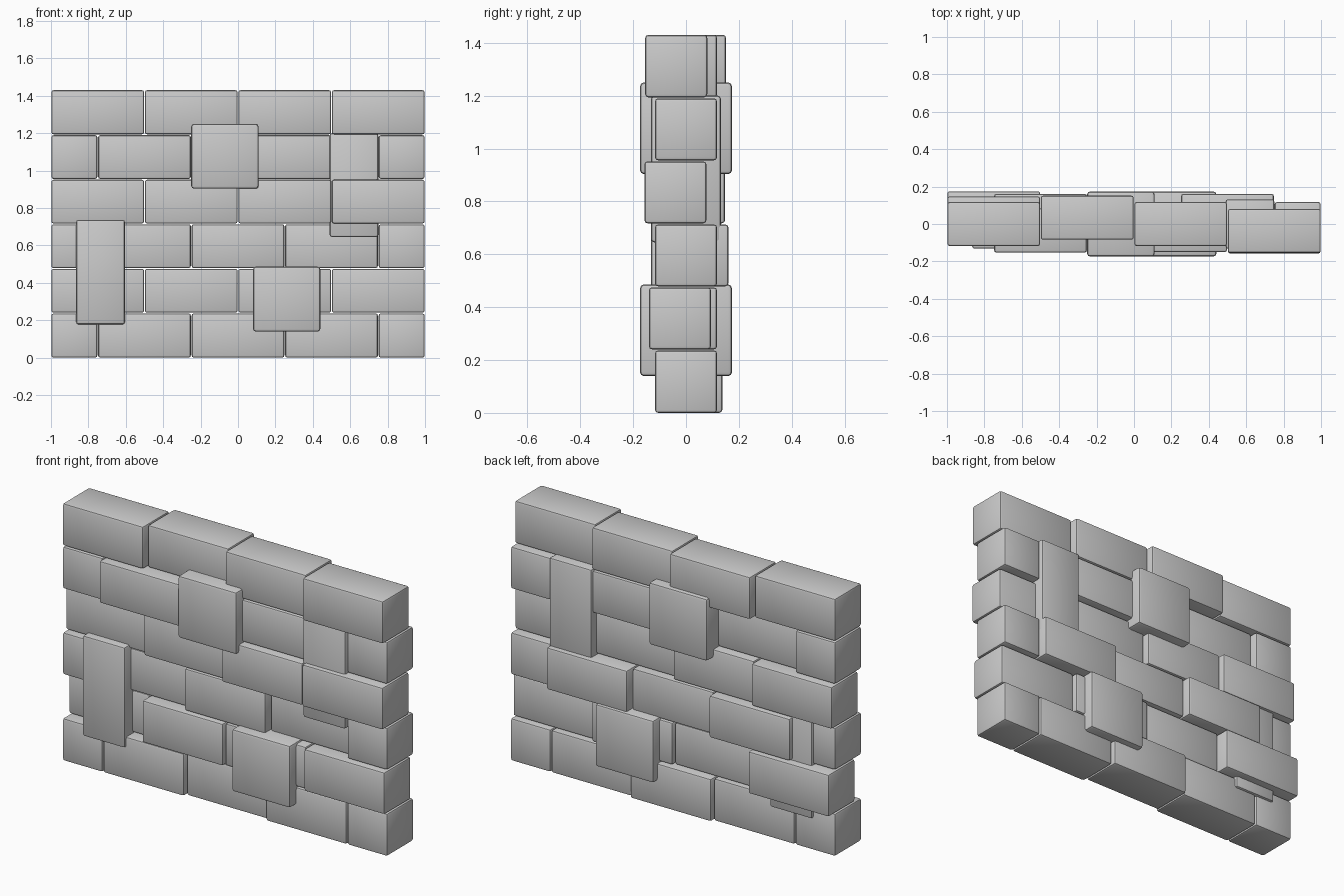
import bpy

if "Cube" in bpy.data.objects:
    bpy.data.objects.remove(bpy.data.objects["Cube"])

ROW_H = 1.43 / 6
DEPTH = 0.235


def block(name, x0, x1, y0, y1, z0, z1, bevel=0.012):
    bpy.ops.mesh.primitive_cube_add(
        size=1, location=((x0 + x1) / 2, (y0 + y1) / 2, (z0 + z1) / 2))
    ob = bpy.context.object
    ob.name = name
    ob.scale = (x1 - x0, y1 - y0, z1 - z0)
    bpy.ops.object.transform_apply(location=False, rotation=False, scale=True)
    mod = ob.modifiers.new("rounded_edges", 'BEVEL')
    mod.width = bevel
    mod.segments = 2
    bpy.ops.object.modifier_apply(modifier=mod.name)
    bpy.ops.object.shade_smooth_by_angle()
    return ob


# Courses from the ground up: joint positions and depth offset of each brick
courses = [
    ([-1, -.75, -.25, .25, .75, 1], [0, 0, .02, 0, 0]),
    ([-1, -.5, 0, .5, 1], [.057, -.015, 0, -.023]),
    ([-1, -.75, -.25, .25, .75, 1], [0, .043, 0, .043, 0]),
    ([-1, -.5, 0, .5, 1], [.03, 0, -.032, -.04]),
    ([-1, -.75, -.25, 0, .5, .75, 1], [0, -.035, 0, 0, 0, 0]),
    ([-1, -.5, 0, .5, 1], [0, .034, 0, -.037]),
]
GAP = 0.002
for r, (joints, offsets) in enumerate(courses):
    z = r * ROW_H
    for i, off in enumerate(offsets):
        block(f"brick_{r}_{i}", joints[i] + GAP, joints[i + 1] - GAP,
              off - DEPTH / 2, off + DEPTH / 2, z + GAP * (r > 0),
              z + ROW_H - GAP * (r < 5))

# Large square stones passing right through the wall
block("square_stone_upper", -.25, .11, -.174, .174, .903, 1.25, .015)
block("square_stone_lower", .08, .44, -.174, .174, .139, .486, .015)

# Upright stones
block("upright_stone_left", -.865, -.605, -.132, .132, .178, .737)
block("upright_stone_right", .49, .75, -.132, .132, .645, 1.2)
